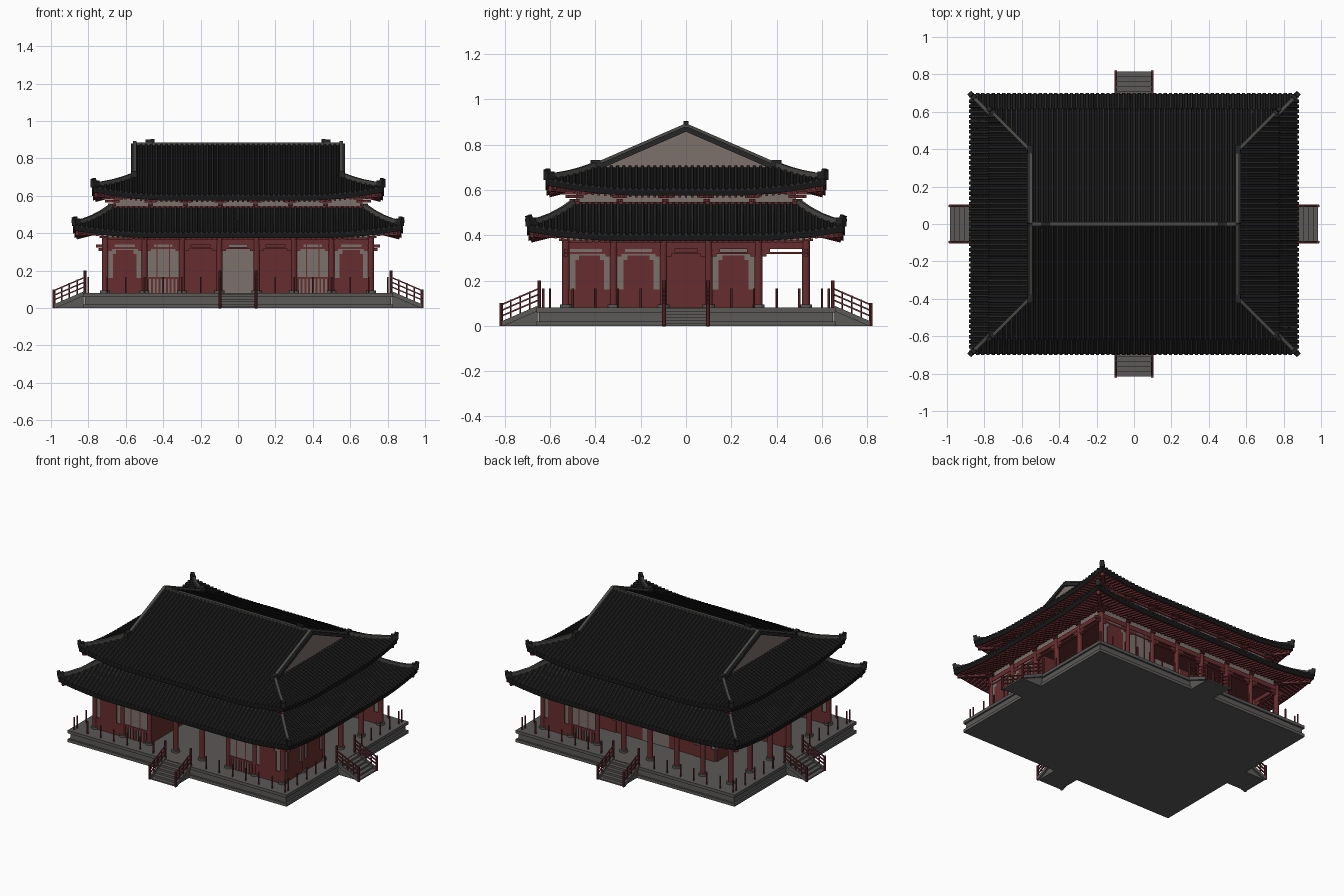
import bpy, bmesh
from math import pi
from mathutils import Vector, Matrix

cube = bpy.data.objects.get("Cube")
if cube:
    bpy.data.objects.remove(cube)

COLOURS = {
    "red_timber": (0.135, 0.026, 0.028),
    "beige_plaster": (0.20, 0.16, 0.145),
    "grey_stone": (0.105, 0.10, 0.097),
    "tile_bed": (0.008, 0.008, 0.008),
    "roof_tile": (0.019, 0.019, 0.019),
    "ridge_grey": (0.07, 0.068, 0.062),
}
MATS = []
for label, rgb in COLOURS.items():
    m = bpy.data.materials.new(label)
    m.use_nodes = True
    m.diffuse_color = (*rgb, 1)
    m.node_tree.nodes["Principled BSDF"].inputs["Base Color"].default_value = (*rgb, 1)
    MATS.append(m)
RED, PLASTER, STONE, BED, TILE, RIDGE = range(6)


def finish(name, bm):
    bmesh.ops.recalc_face_normals(bm, faces=bm.faces)
    me = bpy.data.meshes.new(name)
    bm.to_mesh(me)
    bm.free()
    for m in MATS:
        me.materials.append(m)
    ob = bpy.data.objects.new(name, me)
    bpy.context.collection.objects.link(ob)
    return ob


def paint(verts, mat):
    for v in verts:
        for f in v.link_faces:
            f.material_index = mat


def beam(bm, a, b, w, h, mat=RED):
    """Square bar from a to b."""
    a, b = Vector(a), Vector(b)
    d = b - a
    if d.length < 1e-5:
        return
    n = d.normalized()
    up = Vector((0, 1, 0)) if abs(n.z) > 0.99 else Vector((0, 0, 1))
    side = up.cross(n).normalized()
    up = n.cross(side)
    mid = (a + b) / 2
    M = Matrix((d, side * w, up * h)).transposed().to_4x4()
    M.translation = mid
    paint(bmesh.ops.create_cube(bm, size=1, matrix=M)["verts"], mat)


def box(bm, hx, hy, z0, z1, mat, x=0, y=0):
    beam(bm, (x - hx, y, (z0 + z1) / 2), (x + hx, y, (z0 + z1) / 2), 2 * hy, z1 - z0, mat)


def post(bm, x, y, z0, z1, r, mat=RED, seg=12):
    M = Matrix.Translation((x, y, (z0 + z1) / 2))
    r1 = bmesh.ops.create_cone(bm, cap_ends=True, segments=seg, radius1=r, radius2=r,
                               depth=z1 - z0, matrix=M)
    paint(r1["verts"], mat)


FLOOR = 0.08
PX, PY = 0.83, 0.66
COLS_X = [-0.71, -0.5, -0.3, -0.1, 0.1, 0.3, 0.5, 0.71]
COLS_Y = [-0.53, -0.32, -0.1, 0.1, 0.32, 0.53]
WX, WY = COLS_X[-1], COLS_Y[-1]

# Stone platform
bm = bmesh.new()
box(bm, PX, PY, 0, 0.02, STONE)
box(bm, PX - 0.012, PY - 0.012, 0.02, 0.06, STONE)
box(bm, PX, PY, 0.06, FLOOR, STONE)
finish("platform", bm)

# Short posts along the platform edge
bm = bmesh.new()
for i in range(-8, 9):
    t = i * 0.1
    for s in (-1, 1):
        if 0.15 < abs(t):
            post(bm, t, s * (PY - 0.03), FLOOR, FLOOR + 0.085, 0.005, seg=6)
        if 0.15 < abs(t) < 0.62:
            post(bm, s * (PX - 0.03), t, FLOOR, FLOOR + 0.085, 0.005, seg=6)
finish("edge_posts", bm)

# Stairs with handrails on four sides
STEPS, RUN = 6, 0.155
for k, side in enumerate(("front", "left", "back", "right")):
    edge = PX if k % 2 else PY
    bm = bmesh.new()
    for i in range(STEPS):
        y0, y1 = edge - 0.01, edge + RUN * (i + 1) / STEPS
        box(bm, 0.09, (y1 - y0) / 2, 0, FLOOR * (1 - i / STEPS) - 0.004, STONE, 0, -(y0 + y1) / 2)
    for s in (-1, 1):
        x = s * 0.097
        top, low = (x, -edge + 0.012, FLOOR), (x, -edge - RUN, 0.008)
        beam(bm, top, low, 0.012, 0.022, STONE)
        post(bm, x, top[1], 0.06, 0.2, 0.008, seg=8)
        post(bm, x, low[1], 0, 0.1, 0.008, seg=8)
        for lift in (0.035, 0.06, 0.085):
            beam(bm, (x, top[1], top[2] + lift), (x, low[1], low[2] + lift), 0.007, 0.007)
        for t in (0.25, 0.5, 0.75):
            p = Vector(top).lerp(Vector(low), t)
            post(bm, x, p.y, p.z, p.z + 0.09, 0.004, seg=6)
    finish(side + "_stairs", bm).rotation_euler.z = k * pi / 2

# Columns on stone bases
bm = bmesh.new()
RING = [(x, s * WY) for x in COLS_X for s in (-1, 1)]
RING += [(s * WX, y) for y in COLS_Y[1:-1] for s in (-1, 1)]
for x, y in RING:
    post(bm, x, y, FLOOR, FLOOR + 0.014, 0.027, STONE)
    post(bm, x, y, FLOOR, 0.375, 0.017)
finish("columns", bm)


# Wall bays: plaster, doors, windows and red panels
def bay(bm, a, b, kind):
    a, b = Vector((*a, 0)), Vector((*b, 0))

    def plate(t0, t1, z0, z1, mat, thick=0.022):
        up = Vector((0, 0, (z0 + z1) / 2))
        beam(bm, a.lerp(b, t0) + up, a.lerp(b, t1) + up, thick, z1 - z0, mat)

    plate(0, 1, FLOOR, 0.37, RED if kind == "red" else PLASTER, 0.012)
    if kind == "door":
        plate(0, 1, FLOOR, 0.16, RED)
        plate(0.2, 0.8, 0.16, 0.29, RED)
        plate(0.28, 0.72, 0.29, 0.31, RED)
    elif kind == "window":
        for i in range(1, 10):
            plate(i / 10 - 0.025, i / 10 + 0.025, FLOOR, 0.165, RED)
        plate(0, 1, 0.155, 0.167, RED)
        plate(0, 1, 0.315, 0.325, RED)
        for t in (0.33, 0.67):
            plate(t - 0.015, t + 0.015, 0.16, 0.36, RED, 0.018)


bm = bmesh.new()
IX, Y0, Y1 = 0.45, -0.12, 0.32
for s in (-1, 1):
    bay(bm, (s * 0.71, -WY), (s * 0.5, -WY), "door")
    bay(bm, (s * 0.5, -WY), (s * 0.3, -WY), "window")
    bay(bm, (s * 0.3, -WY), (s * 0.3, Y0), "red")
    bay(bm, (s * 0.3, Y0), (s * 0.1, Y0), "red")
    bay(bm, (s * IX, -0.1), (s * IX, 0.1), "red")
    bay(bm, (s * IX, 0.1), (s * IX, Y1), "door")
    bay(bm, (s * IX, Y1), (s * 0.3, Y1), "door")
    bay(bm, (s * 0.3, Y1), (s * 0.1, Y1), "red")
    bay(bm, (s * WX, -0.1), (s * IX, -0.1), "red")
bay(bm, (-0.1, Y0), (0.1, Y0), "plain")
bay(bm, (-0.1, Y1), (0.1, Y1), "plain")
for a, b in ((-0.53, -0.32), (-0.32, -0.1)):
    bay(bm, (WX, a), (WX, b), "door")
    bay(bm, (-IX, a), (-IX, b), "door")
bay(bm, (0.71, WY), (0.5, WY), "door")
bay(bm, (0.5, WY), (0.3, WY), "window")
finish("walls", bm)

# Lintels, ceiling and upper storey band
bm = bmesh.new()
box(bm, WX, WY, 0.366, 0.376, RED)
box(bm, WX - 0.01, WY - 0.01, 0.376, 0.42, PLASTER)
for s in (-1, 1):
    for z, h in ((0.355, 0.03), (0.322, 0.01)):
        beam(bm, (-WX, s * WY, z), (WX, s * WY, z), 0.02, h)
        beam(bm, (s * WX, -WY, z), (s * WX, WY, z), 0.02, h)
for x, y in RING:
    along = Vector((1, 0, 0)) if abs(y) == WY else Vector((0, 1, 0))
    for length, z in ((0.035, 0.313), (0.05, 0.332)):
        p = Vector((x, y, z))
        beam(bm, p - along * length, p + along * length, 0.016, 0.016)
finish("lintels", bm)

UX, UY = 0.665, 0.485
bm = bmesh.new()
box(bm, UX, UY, 0.45, 0.612, PLASTER)
box(bm, UX + 0.008, UY + 0.008, 0.53, 0.546, RED)
box(bm, UX + 0.008, UY + 0.008, 0.582, 0.6, RED)
finish("upper_storey", bm)


# Stepped bracket sets above the columns
def brackets(name, hx, hy, z, step):
    bm = bmesh.new()
    fx, fy = hx / WX, hy / WY
    for x, y in RING:
        spots = []
        if abs(y) == WY:
            spots.append(((1, 0, 0), (0, 1 if y > 0 else -1, 0)))
        if abs(x) == WX:
            spots.append(((0, 1, 0), (1 if x > 0 else -1, 0, 0)))
        for along, out in spots:
            along, out = Vector(along), Vector(out)
            for i, half in enumerate((0.014, 0.032, 0.05)):
                p = Vector((x * fx, y * fy, z + step * (i + 0.5)))
                q = p + out * (0.012 + 0.016 * i)
                beam(bm, q - along * half, q + along * half, 0.014, step * 0.8)
                beam(bm, p, q + out * 0.018, 0.014, step * 0.8)
    finish(name, bm)


brackets("lower_brackets", WX, WY, 0.374, 0.013)
brackets("upper_brackets", UX, UY, 0.545, 0.017)


# Curved hipped roof with tile ribs, red soffit, rafters and hip ridges
def roof(name, hx, hy, D, z0, rise, curl, wall_gap, gabled):
    def lift(c, d):
        return curl * max(0, 1 - c / 0.42) ** 2 * max(0, 1 - d / D)

    def top(c, d):
        return z0 + rise(d) + lift(c, d)

    def under(c, d):
        return z0 - 0.03 + 0.25 * d + lift(c, d)

    bed, ribs, rafters, hips = (bmesh.new() for _ in range(4))
    for k in range(4):
        half, perp = (hy, hx) if k % 2 else (hx, hy)
        R = Matrix.Rotation(k * pi / 2, 3, "Z")

        def at(u, d, f, dz=0.0):
            return R @ Vector((u, d - perp, f(half - abs(u), d) + dz))

        to_ridge = gabled and k % 2 == 0
        rows = [(D, under, 0, RED), (D / 2, under, 0, RED), (0, under, 0, RED), (0, top, -0.014, BED)]
        rows += [(D * i / 5, top, 0, BED) for i in range(6)]
        if to_ridge:
            rows.append((perp, top, 0, BED))
        N, last = 28, None
        for d, f, dz, mat in rows:
            w = half - min(d, D)
            line = [bed.verts.new(at(w * (2 * i / N - 1), d, f, dz)) for i in range(N + 1)]
            if last:
                for i in range(N):
                    bed.faces.new((last[i], last[i + 1], line[i + 1], line[i])).material_index = mat
            last = line
        # Tile ribs and rafters
        n = int(half / 0.0275)
        for j in range(-n, n + 1):
            u = j * half / (n + 0.4)
            reach = min(D, half - abs(u))
            ds = [-0.006] + [reach * i / 4 for i in range(1, 5)]
            if to_ridge and abs(u) <= half - D:
                ds.append(perp)
            prev = None
            for d in ds:
                ring = [ribs.verts.new(at(u, d, top, h) + R @ Vector((o, 0, 0)))
                        for o, h in ((-0.009, -0.004), (-0.005, 0.009), (0.005, 0.009), (0.009, -0.004))]
                if prev:
                    for i in range(3):
                        ribs.faces.new((prev[i], prev[i + 1], ring[i + 1], ring[i])).material_index = TILE
                else:
                    ribs.faces.new(ring).material_index = TILE
                prev = ring
            if reach > 0.03:
                end = min(reach, wall_gap)
                beam(rafters, at(u, 0.012, under, -0.005), at(u, end, under, -0.005), 0.011, 0.012)
        # Hip ridge, corner beam and upturned finial
        pts = [at(half - d, d, top, 0.012) for d in (0, D * 0.25, D * 0.5, D * 0.75, D)]
        for a, b in zip(pts, pts[1:]):
            beam(hips, a, b, 0.018, 0.024, RIDGE)
        out = (pts[0] - pts[1]).normalized()
        beam(hips, pts[0] - out * 0.035, pts[0] + out * 0.006, 0.028, 0.034, TILE)
        beam(hips, pts[0] - out * 0.01, pts[0] + Vector((0, 0, 0.03)), 0.022, 0.022, TILE)
        beam(rafters, at(half - 0.015, 0.015, under, -0.012),
             at(half - wall_gap, wall_gap, under, -0.02), 0.022, 0.024)
    bmesh.ops.remove_doubles(bed, verts=bed.verts, dist=1e-4)
    for part, mesh in (("bed", bed), ("tile_ribs", ribs), ("rafters", rafters), ("hips", hips)):
        finish(name + "_" + part, mesh)


roof("lower_roof", 0.875, 0.695, 0.2, 0.405, lambda d: 0.5 * d + 0.75 * d * d, 0.04, 0.165, False)
roof("upper_roof", 0.775, 0.615, 0.215, 0.605, lambda d: 0.435 * d, 0.045, 0.12, True)

# Gable walls, verge ridges and main ridge
GX, GY, GZ, TOP = 0.56, 0.40, 0.697, 0.873
bm = bmesh.new()
for s in (-1, 1):
    tri = [bm.verts.new((s * (GX - 0.004), y, z)) for y, z in ((-GY, GZ), (GY, GZ), (0, TOP))]
    bm.faces.new(tri).material_index = PLASTER
finish("gable_walls", bm)

bm = bmesh.new()
for s in (-1, 1):
    for t in (-1, 1):
        peak, foot = Vector((s * 0.552, 0, TOP + 0.008)), Vector((s * 0.552, t * GY, GZ + 0.01))
        beam(bm, foot, peak, 0.02, 0.024, RIDGE)
        down = Vector((s * 0.013, 0, -0.012))
        beam(bm, foot + down, peak + down, 0.012, 0.022, TILE)
        box(bm, 0.014, 0.022, GZ, GZ + 0.035, TILE, s * 0.555, t * GY)
    # Curled ridge ornament
    beam(bm, (s * 0.45, 0, 0.893), (s * 0.495, 0, 0.893), 0.022, 0.016, TILE)
    post(bm, s * 0.458, 0, 0.88, 0.903, 0.011, TILE, 8)
beam(bm, (-GX, 0, 0.876), (GX, 0, 0.876), 0.02, 0.018, RIDGE)
finish("main_ridge", bm)
